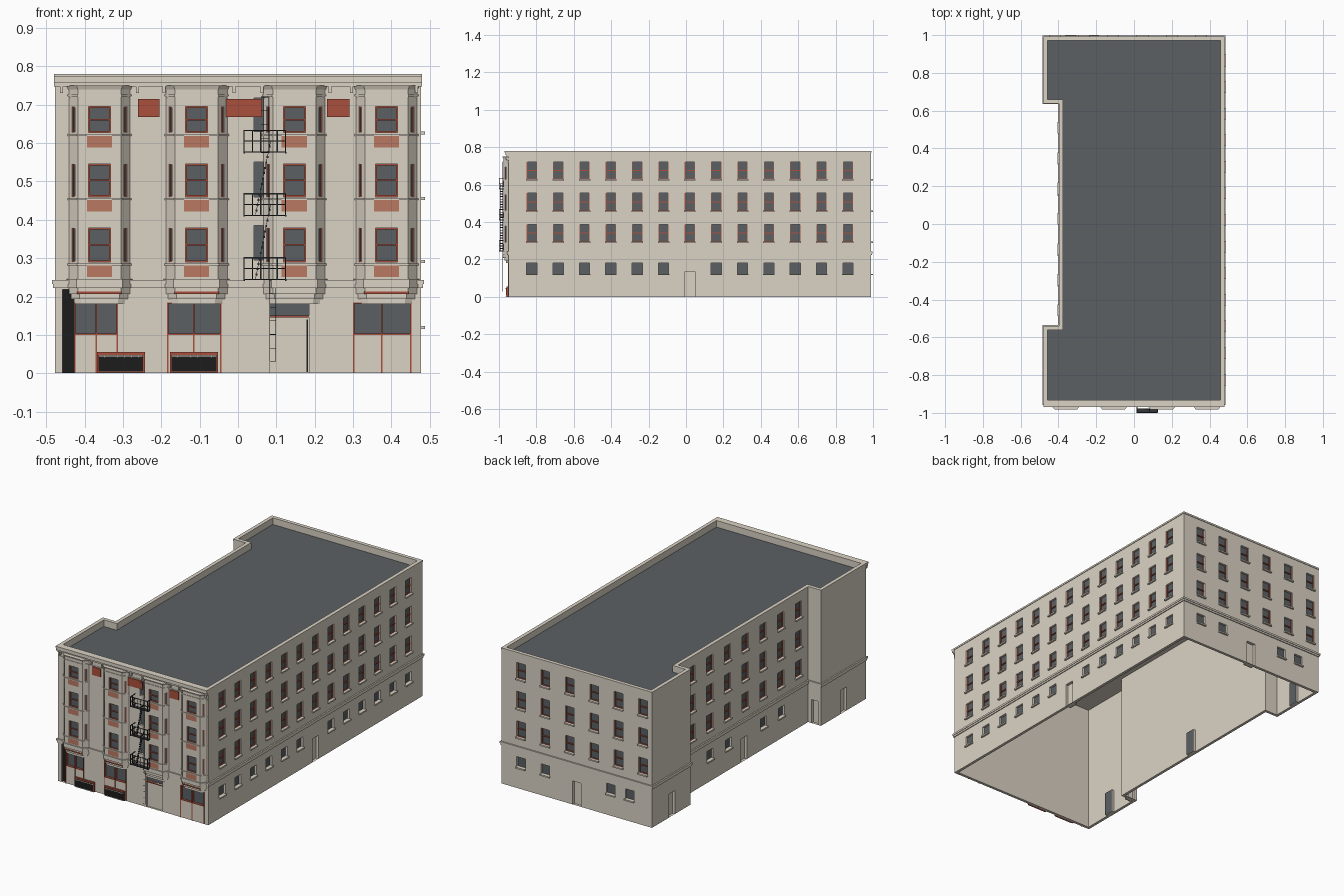
import bpy, bmesh
from mathutils import Vector, Matrix

cube = bpy.data.objects.get("Cube")
if cube:
    bpy.data.objects.remove(cube)

COLOURS = {
    "stone": (0.71, 0.65, 0.555),
    "roof_grey": (0.105, 0.118, 0.126),
    "glass_grey": (0.105, 0.118, 0.126),
    "frame_red": (0.41, 0.08, 0.045),
    "panel_red": (0.50, 0.19, 0.125),
    "black": (0.012, 0.012, 0.012),
    "iron": (0.035, 0.037, 0.04),
}
NAMES = list(COLOURS)
MATS = []
for name, rgb in COLOURS.items():
    m = bpy.data.materials.new(name)
    m.use_nodes = True
    m.diffuse_color = (*rgb, 1)
    m.node_tree.nodes["Principled BSDF"].inputs["Base Color"].default_value = (*rgb, 1)
    MATS.append(m)


class Part:
    """Collects faces for one named object."""

    def __init__(self, name):
        self.name, self.bm = name, bmesh.new()

    def face(self, pts, mat="stone"):
        f = self.bm.faces.new([self.bm.verts.new(p) for p in pts])
        f.material_index = NAMES.index(mat)

    def prism(self, low, high, mat="stone"):
        n = len(low)
        for i in range(n):
            j = (i + 1) % n
            self.face([low[i], low[j], high[j], high[i]], mat)
        self.face(high, mat)
        self.face(low[::-1], mat)

    def box(self, P, u, d, z, mat="stone"):
        """Box in a wall frame: along the wall, outward and up."""
        base = [(u[0], d[1]), (u[1], d[1]), (u[1], d[0]), (u[0], d[0])]
        self.prism([P(a, b, z[0]) for a, b in base], [P(a, b, z[1]) for a, b in base], mat)

    def bar(self, a, b, t=0.003, mat="iron"):
        """Square bar between two points."""
        a, b = Vector(a), Vector(b)
        q = (b - a).to_track_quat("Z", "Y").to_matrix().to_4x4()
        size = Matrix.Diagonal((t, t, (b - a).length, 1))
        r = bmesh.ops.create_cube(self.bm, size=1, matrix=Matrix.Translation((a + b) / 2) @ q @ size)
        for f in {f for v in r["verts"] for f in v.link_faces}:
            f.material_index = NAMES.index(mat)

    def finish(self):
        me = bpy.data.meshes.new(self.name)
        self.bm.to_mesh(me)
        self.bm.free()
        for m in MATS:
            me.materials.append(m)
        ob = bpy.data.objects.new(self.name, me)
        bpy.context.scene.collection.objects.link(ob)


def frame(a, b):
    a, b = Vector((*a, 0)), Vector((*b, 0))
    d = (b - a).normalized()
    n = Vector((d.y, -d.x, 0))
    return (lambda u, out, z: a + d * u + n * out + Vector((0, 0, z))), (b - a).length


# Opening kinds: recess depth, and frame bar widths (jamb, mid rail, head, foot)
DEPTH = {"slit": 0.004, "door": 0.03}
FILL = {"door": "stone", "entry": "stone", "dark": "black"}
BARS = {"sash": (.003, .005, 0, .003), "bay": (.004, .004, .004, .004), "slit": (.003, 0, .002, .002)}


def wall(name, a, b, z0, z1, holes):
    """Flat wall with recessed openings (u0, u1, z0, z1, kind), frames and sills."""
    P, length = frame(a, b)
    part = Part(name)
    us = sorted({0, length, *[h[0] for h in holes], *[h[1] for h in holes]})
    zs = sorted({z0, z1, *[h[2] for h in holes], *[h[3] for h in holes]})
    for u, v in zip(us, us[1:]):
        for s, t in zip(zs, zs[1:]):
            mu, mz = (u + v) / 2, (s + t) / 2
            if not any(h[0] < mu < h[1] and h[2] < mz < h[3] for h in holes):
                part.face([P(u, 0, s), P(v, 0, s), P(v, 0, t), P(u, 0, t)])
    for u, v, s, t, kind in holes:
        k = -DEPTH.get(kind, 0.012)
        rim = [(u, s), (v, s), (v, t), (u, t)]
        for (p, q), (e, g) in zip(rim, rim[1:] + rim[:1]):
            part.face([P(p, 0, q), P(e, 0, g), P(e, k, g), P(p, k, q)])
        part.face([P(p, k, q) for p, q in rim], FILL.get(kind, "glass_grey"))
        if kind == "door":
            part.face([P(p, k - .002, q) for p, q in rim[::-1]], "glass_grey")
        if kind in BARS:
            jamb, mid, head, foot = BARS[kind]
            dd, m = (k, k + (.002 if kind == "slit" else .006)), (s + t) / 2
            for e in (u, v - jamb):
                part.box(P, (e, e + jamb), dd, (s, t), "frame_red")
            for e, w in ((s, foot), (m - mid / 2, mid), (t - head, head)):
                if w:
                    part.box(P, (u, v), dd, (e, e + w), "frame_red")
        if kind in ("sash", "plain"):
            part.box(P, (u - 0.003, v + 0.003), (0, 0.01), (s - 0.008, s))
    part.finish()


# Footprint with a light well on one long side
W, WELL0, WELL1 = .477, .642, -.543
FOOT = [(-W, -.95), (W, -.95), (W, .99), (-W, .99),
        (-W, WELL0), (-.395, WELL0), (-.395, WELL1), (-W, WELL1)]
TOP, ROOF = 0.78, 0.742
ROWS = [(.63, .72), (.46, .555), (.295, .385)]
BAY_ROWS = [(.627, .695), (.46, .546), (.29, .379)]


def offset(t, z):
    out = []
    for i, p in enumerate(FOOT):
        a, b = Vector(FOOT[i - 1]), Vector(FOOT[(i + 1) % len(FOOT)])
        d1, d2 = (Vector(p) - a).normalized(), (b - Vector(p)).normalized()
        out.append(Vector((p[0] + (d1.y + d2.y) * t, p[1] - (d1.x + d2.x) * t, z)))
    return out


def loop(part, low, high, mat="stone"):
    for i in range(len(low)):
        part.face([low[i - 1], low[i], high[i], high[i - 1]], mat)


def grid(start, cols, ground, doors, half=0.0275):
    holes = [(abs(c - start) - half, abs(c - start) + half, *r, "sash") for c in cols for r in ROWS]
    holes += [(abs(c - start) - half, abs(c - start) + half, .123, .18, "plain") for c in ground]
    return holes + [(abs(c - start) - half, abs(c - start) + half, 0, .135, "door") for c in doors]


right_cols = [-.824 + .1408 * i for i in range(13)]
back_cols = [.355 - .155 * i for i in range(6)]
well_cols = [.51 - .161 * i for i in range(7)]
shop = lambda a, b, s, t, kind: (a + W, b + W, s, t, kind)
front = [shop(-.457, -.425, 0, .218, "dark"), shop(-.425, -.315, .1, .185, "glass"),
         shop(-.183, -.045, .1, .185, "glass"), shop(.302, .45, .1, .185, "glass"),
         shop(.083, .185, 0, .145, "entry"), shop(.083, .185, .15, .185, "glass")]
front += [shop(.042, .066, s, s + .09, "glass") for s in (.63, .46, .295)]
specs = [
    ("front_wall", front),
    ("right_wall", grid(-.95, right_cols, right_cols[:6] + right_cols[7:], [.021])),
    ("back_wall", grid(W, back_cols, back_cols[:2] + [-.215, -.335], [0])),
    ("rear_wing_wall", grid(.99, [], [], [.81])),
    ("rear_well_return", []),
    ("well_wall", grid(WELL0, well_cols, [.345, .18, -.14, -.3], [.04])),
    ("front_well_return", grid(-.395, [], [], [-.437], .02)),
    ("front_wing_wall", grid(WELL1, [], [], [-.746])),
]
for i, (name, holes) in enumerate(specs):
    wall(name, FOOT[i], FOOT[(i + 1) % len(FOOT)], 0, TOP, holes)

# Roof deck, parapet and coping
roof = Part("roof_deck")
roof.face(offset(-.018, ROOF), "roof_grey")
roof.finish()
parapet = Part("parapet")
loop(parapet, offset(-.018, TOP), offset(-.018, ROOF))
loop(parapet, offset(.003, TOP), offset(-.018, TOP))
loop(parapet, offset(.003, TOP - .01), offset(.003, TOP))
loop(parapet, offset(0, TOP - .01), offset(.003, TOP - .01))
parapet.finish()

# Plain inner lining, open at the bottom
lining = Part("inner_lining")
loop(lining, offset(-.016, ROOF - .01), offset(-.016, 0))
loop(lining, offset(-.016, 0), offset(0, 0))
lining.face(offset(-.016, ROOF - .01)[::-1])
lining.finish()

# Belt course around the whole building
belt = Part("belt_course")
for s, t, k in ((.222, .232, .005), (.232, .243, .008)):
    loop(belt, offset(k, s), offset(k, t))
    loop(belt, offset(k, t), offset(0, t))
    loop(belt, offset(0, s), offset(k, s))
belt.finish()

F, FL = frame(FOOT[0], FOOT[1])   # front wall frame
X = lambda x: x + W

# Front cornice with brackets
cornice = Part("front_cornice")
for s, t, d in ((.772, TOP, .02), (.757, .772, .015), (.747, .757, .009)):
    cornice.box(F, (-.003, FL + .003), (0, d), (s, t))
for x in (-.46, -.262, -.193, -.01, .062, .24, .296, .465):
    cornice.box(F, (X(x) - .004, X(x) + .004), (0, .012), (.73, .75))
cornice.box(F, (0, FL), (0, .003), (.717, .722))
cornice.finish()

# Canted oriel bays
BAYS = (-.361, -.108, .147, .387)
HALF, FACE, OUT = .08, .056, .026


def bay_ring(part, c, grow, s, t, grow_top=None):
    rings = []
    for g, z in ((grow, s), (grow if grow_top is None else grow_top, t)):
        plan = [(c - HALF - g, 0), (c - FACE - g * .6, OUT + g), (c + FACE + g * .6, OUT + g), (c + HALF + g, 0)]
        rings.append([F(X(x), d, z) for x, d in plan])
    part.prism(*rings)


for i, c in enumerate(BAYS):
    pts = [(c - HALF, -.95), (c - FACE, -.95 - OUT), (c + FACE, -.95 - OUT), (c + HALF, -.95)]
    side = frame(pts[0], pts[1])[1]
    for j, label in enumerate(("west", "middle", "east")):
        mid, half, kind = (FACE, .029, "bay") if j == 1 else (side / 2, .006, "slit")
        wall(f"bay_{i}_{label}", pts[j], pts[j + 1], .24, .75,
             [(mid - half, mid + half, *r, kind) for r in BAY_ROWS])
    trim = Part(f"bay_{i}_trim")
    for s, _ in BAY_ROWS:
        bay_ring(trim, c, .004, s - .009, s - .004)
        trim.box(F, (X(c) - .033, X(c) + .033), (OUT, OUT + .002), (s - .039, s - .009), "panel_red")
    bay_ring(trim, c, .003, .72, .726)
    bay_ring(trim, c, .002, .74, .75, .006)
    for grow, s, t in ((.006, .222, .245), (0, .207, .222), (-.006, .194, .207), (-.013, .18, .194)):
        bay_ring(trim, c, grow, s, t)
    if i != 2:
        trim.box(F, (X(c) - .058, X(c) + .058), (OUT, OUT + .002), (.206, .213), "frame_red")
    trim.finish()

# Red panels between bays
panels = Part("spandrel_panels")
for a, b in ((-.26, -.205), (-.033, .062), (.232, .29)):
    panels.box(F, (X(a), X(b)), (0, .004), (.668, .715), "frame_red")
panels.finish()

# Shopfront posts and rails
shops = Part("shopfront_frames")
for a, m, b in ((-.425, -.37, -.315), (-.183, -.115, -.045), (.302, .375, .45)):
    for x in (a, m, b):
        shops.box(F, (X(x) - .002, X(x) + .002), (-.012, .003), (0, .185), "frame_red")
    for z in (.1, .182):
        shops.box(F, (X(a), X(b)), (-.012, .002), (z, z + .003), "frame_red")
shops.box(F, (X(.083), X(.185)), (-.012, .002), (.145, .15), "frame_red")
shops.box(F, (X(.179), X(.183)), (-.012, -.01), (.003, .14), "black")
shops.finish()

# Low grilles at street level
grilles = Part("street_grilles")
for a, b in ((-.367, -.243), (-.177, -.052)):
    grilles.box(F, (X(a), X(b)), (0, .01), (0, .055), "frame_red")
    grilles.box(F, (X(a) + .004, X(b) - .004), (.01, .013), (.006, .047), "black")
    for z in (.002, .043):
        grilles.box(F, (X(a) + .004, X(b) - .004), (.01, .014), (z, z + .003))
    for k in range(1, 7):
        x = X(a) + (b - a) * k / 7
        grilles.box(F, (x, x + .001), (.013, .014), (.041, .047))
grilles.finish()

# Fire escape: platforms, railings, stairs and ladders
escape = Part("fire_escape")
x0, x1, yo, yi = .016, .124, -.998, -.979
LEVELS = (.243, .41, .575)
for z in LEVELS:
    escape.box(F, (X(x0), X(x1)), (.027, .048), (z, z + .003), "iron")
    for x in (x0, x1):
        escape.bar((x, -.95, z), (x, yo, z), .004)
        escape.bar((x, yi, z), (x, yi, z + .058))
        for h in (.03, .058):
            escape.bar((x, -.955, z + h), (x, yo, z + h))
    for h in (.03, .058):
        escape.bar((x0, yo, z + h), (x1, yo, z + h))
    for k in range(6):
        x = x0 + (x1 - x0) * k / 5
        escape.bar((x, yo, z), (x, yo, z + .058))
for low, high in zip(LEVELS, LEVELS[1:]):
    a, b = Vector((.045, 0, low)), Vector((.085, 0, high + .03))
    for y in (-.993, -.98):
        escape.bar(a + Vector((0, y, 0)), b + Vector((0, y, 0)), .0012)
    for k in range(1, 14):
        p = a.lerp(b, k / 14)
        escape.bar((p.x, -.993, p.z), (p.x, -.98, p.z), .005)
for s, t, xa, xb, n in ((.575, .72, .06, .08, 5), (.03, .243, .083, .098, 7)):
    for x in (xa, xb):
        escape.bar((x, -.98, s), (x, -.98, t), .001)
    for k in range(n):
        z = s + (t - s) * k / (n - 1)
        escape.bar((xa, -.98, z), (xb, -.98, z), .0015)
escape.finish()
